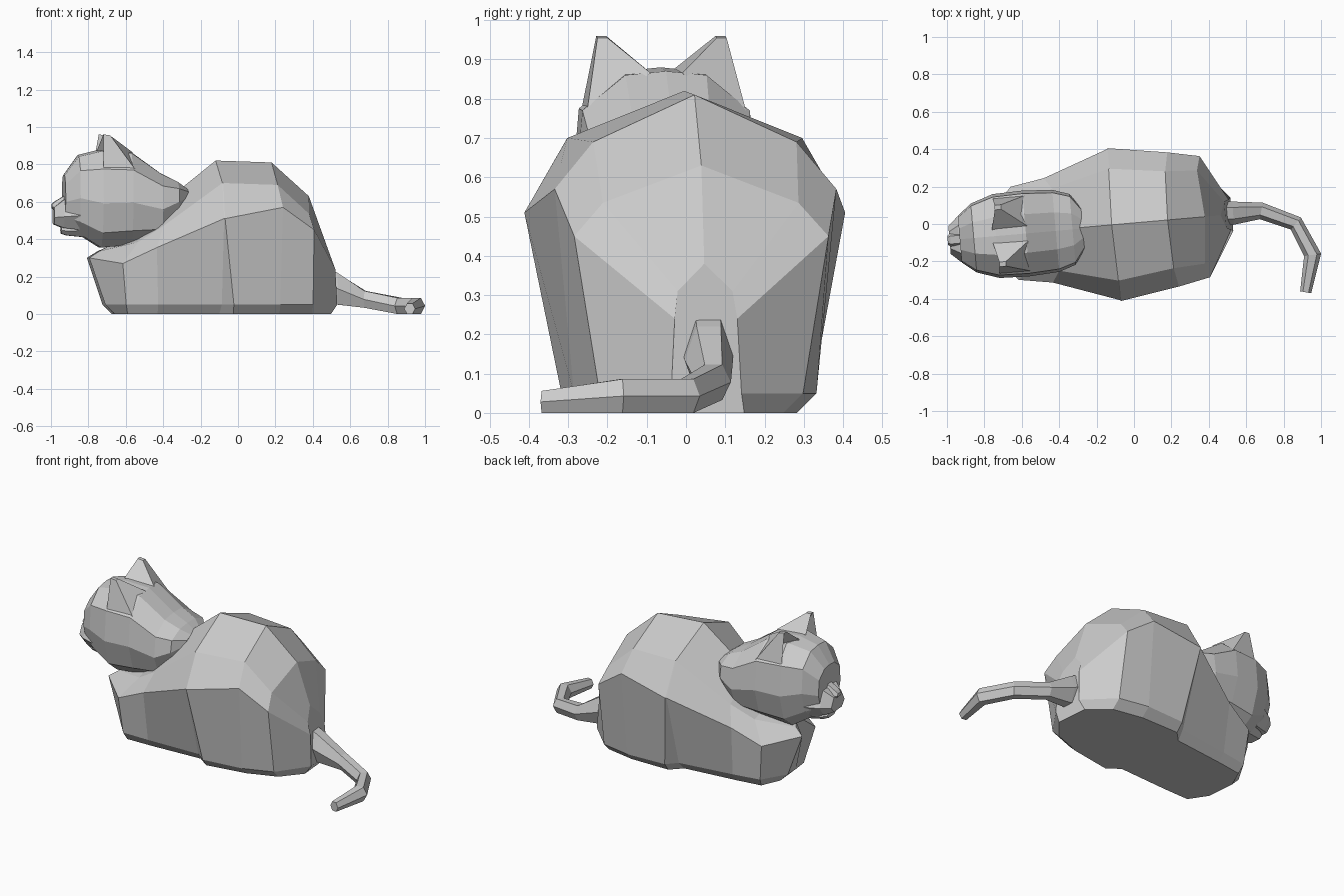
import bpy, bmesh
from math import radians, cos, sin, pi
from mathutils import Vector

if "Cube" in bpy.data.objects:
    bpy.data.objects.remove(bpy.data.objects["Cube"])

TURN = radians(5)  # the whole cat is turned slightly about z


def finish(name, bm, turn=TURN, shift=0):
    bmesh.ops.remove_doubles(bm, verts=bm.verts, dist=0.0005)
    bmesh.ops.recalc_face_normals(bm, faces=bm.faces)
    mesh = bpy.data.meshes.new(name)
    bm.to_mesh(mesh)
    bm.free()
    ob = bpy.data.objects.new(name, mesh)
    ob.rotation_euler.z = turn
    ob.location.y = shift
    bpy.context.collection.objects.link(ob)
    return ob


def loft(name, rings, turn=TURN, shift=0):
    bm = bmesh.new()
    rows = [[bm.verts.new(p) for p in ring] for ring in rings]
    n = len(rows[0])
    for a, b in zip(rows, rows[1:]):
        for i in range(n):
            j = (i + 1) % n
            bm.faces.new((a[i], a[j], b[j], b[i]))
    bm.faces.new(rows[0])
    bm.faces.new(rows[-1])
    return finish(name, bm, turn, shift)


def mirrored(half):
    return half + [(x, -y, z) for x, y, z in reversed(half) if abs(y) > 1e-6]


# Body: half sections from the floor, over the flank, to the spine
body = [
    [(-.67, .09, 0), (-.72, .09, .05), (-.805, .075, .30), (-.75, .05, .335), (-.72, 0, .35)],
    [(-.61, .20, 0), (-.62, .23, .05), (-.64, .25, .27), (-.55, .17, .385), (-.55, 0, .43)],
    [(-.45, .21, 0), (-.45, .245, .05), (-.46, .28, .355), (-.42, .22, .47), (-.42, 0, .58)],
    [(-.12, .22, 0), (-.11, .265, .05), (-.11, .405, .51), (-.11, .30, .70), (-.12, 0, .82)],
    [(-.05, .28, 0), (-.05, .32, .05), (-.105, .41, .51), (-.105, .30, .70), (-.115, 0, .82)],
    [(.20, .26, 0), (.20, .31, .05), (.21, .36, .57), (.19, .26, .69), (.18, 0, .81)],
    [(.38, .21, 0), (.38, .26, .05), (.38, .325, .45), (.36, .25, .535), (.38, 0, .63)],
    [(.49, .10, 0), (.525, .09, .05), (.515, .08, .24), (.49, .07, .31), (.465, 0, .38)],
]
loft("body", [mirrored(s) for s in body], shift=.006)

# Head: one boxy half profile scaled along the skull (x, bottom, top, half width)
outline = [(.35, 0), (.8, .15), (1, .45), (.93, .8), (.45, .98), (0, 1)]
skull = [(-.935, .48, .745, .125), (-.86, .43, .85, .185), (-.74, .355, .88, .225),
         (-.58, .37, .87, .23), (-.42, .40, .755, .22), (-.33, .51, .71, .19),
         (-.275, .59, .67, .11)]
loft("head", [mirrored([(x, v * w, lo + t * (hi - lo)) for v, t in outline])
              for x, lo, hi, w in skull])

# Muzzle, chin and nose
for name, sections in {
    "muzzle": [(-.86, .45, .64, .16), (-.94, .46, .61, .12), (-.99, .48, .57, .075)],
    "chin": [(-.82, .41, .50, .10), (-.92, .42, .48, .07), (-.95, .43, .47, .05)],
    "nose": [(-.92, .56, .64, .035), (-.985, .555, .60, .035), (-1.0, .565, .585, .025)],
}.items():
    loft(name, [mirrored([(x, .6 * w, lo), (x, w, lo + .4 * (hi - lo)),
                          (x, .6 * w, hi), (x, 0, hi)]) for x, lo, hi, w in sections])

# Ears: tapered blocks with a hollowed front
for side, label in ((1, "left"), (-1, "right")):
    bm = bmesh.new()
    base = [(-.76, .035, .875), (-.74, .205, .76), (-.56, .205, .76), (-.57, .04, .865)]
    tip = [(-.735, .14, .96), (-.735, .165, .96), (-.70, .165, .955), (-.70, .14, .955)]
    b = [bm.verts.new((x, side * y, z)) for x, y, z in base]
    t = [bm.verts.new((x, side * y, z)) for x, y, z in tip]
    bm.faces.new(b)
    bm.faces.new(t)
    for i in range(1, 4):
        j = (i + 1) % 4
        bm.faces.new((b[i], b[j], t[j], t[i]))
    hollow = bm.verts.new((-.69, side * .13, .87))
    front = [b[0], b[1], t[1], t[0]]
    for i in range(4):
        bm.faces.new((front[i], front[(i + 1) % 4], hollow))
    finish(label + "_ear", bm)

# Tail: six-sided tube curling across the floor (x, y, z, half width, half height)
path = [(.45, .055, .17, .065, .09), (.53, .058, .135, .062, .085), (.68, .07, .078, .045, .045),
        (.865, .003, .043, .042, .043), (.955, -.165, .043, .046, .043), (.918, -.365, .028, .03, .028)]
rings = []
for i, (x, y, z, w, h) in enumerate(path):
    p, q = path[max(i - 1, 0)], path[min(i + 1, len(path) - 1)]
    d = Vector((q[0] - p[0], q[1] - p[1], 0)).normalized()
    across = Vector((-d.y, d.x, 0))
    rings.append([Vector((x, y, z)) + across * w * cos(a) + Vector((0, 0, h * sin(a) / sin(pi / 3)))
                  for a in (k * pi / 3 for k in range(6))])
loft("tail", rings, 0)
